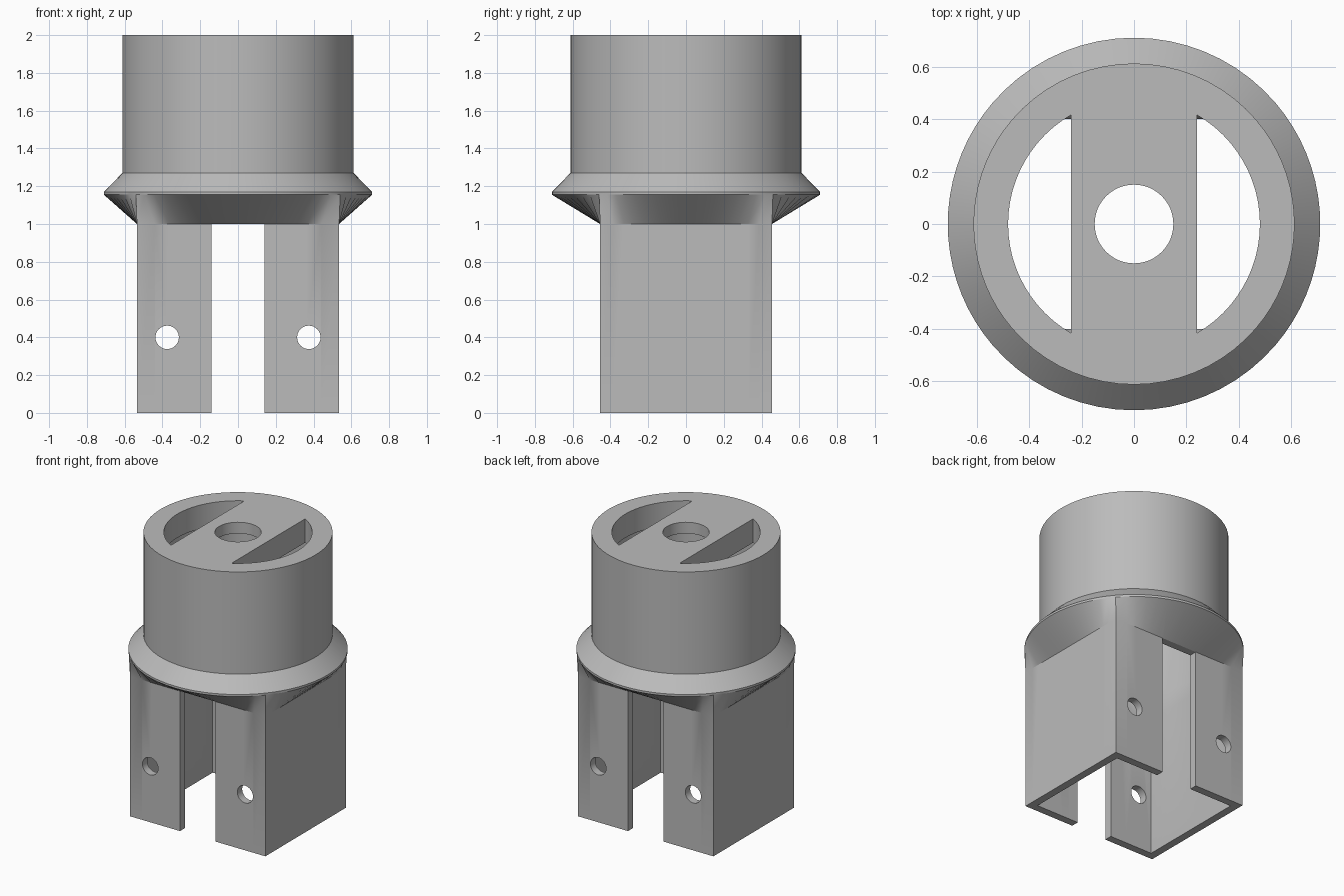
import bpy, bmesh, math
from mathutils import Matrix

if "Cube" in bpy.data.objects:
    bpy.data.objects.remove(bpy.data.objects["Cube"], do_unlink=True)

# Main sizes
HX, HY = 0.535, 0.455      # socket half widths
IX, IY = 0.48, 0.40        # socket inside half widths
CORNER = math.atan2(HY, HX)

grey = bpy.data.materials.new("plain grey")
grey.use_nodes = True
grey.diffuse_color = (0.5, 0.5, 0.5, 1)
grey.node_tree.nodes["Principled BSDF"].inputs["Base Color"].default_value = (0.5, 0.5, 0.5, 1)

# Angles around the body, with steps landing exactly on the socket corners
stops = [-CORNER, CORNER, math.pi - CORNER, math.pi + CORNER, 2 * math.pi - CORNER]
ANGLES = []
for a, b in zip(stops, stops[1:]):
    ANGLES += [a + (b - a) * i / 18 for i in range(18)]


def circle(r, z):
    return [(r * math.cos(a), r * math.sin(a), z) for a in ANGLES]


def rectangle(hx, hy, z):
    pts = []
    for a in ANGLES:
        c, s = math.cos(a), math.sin(a)
        k = min(HX / max(abs(c), 1e-9), HY / max(abs(s), 1e-9))
        pts.append((k * c * hx / HX, k * s * hy / HY, z))
    return pts


def loft(name, rings):
    """Solid skinned through matching rings, capped at both ends."""
    bm = bmesh.new()
    loops = [[bm.verts.new(p) for p in ring] for ring in rings]
    n = len(loops[0])
    for low, high in zip(loops, loops[1:]):
        for i in range(n):
            j = (i + 1) % n
            bm.faces.new((low[i], low[j], high[j], high[i]))
    bm.faces.new(loops[0][::-1])
    bm.faces.new(loops[-1])
    bmesh.ops.recalc_face_normals(bm, faces=bm.faces)
    mesh = bpy.data.meshes.new(name)
    bm.to_mesh(mesh)
    bm.free()
    ob = bpy.data.objects.new(name, mesh)
    bpy.context.collection.objects.link(ob)
    mesh.materials.append(grey)
    return ob


def prism(name, outline, z0, z1):
    return loft(name, [[(x, y, z) for x, y in outline] for z in (z0, z1)])


def disc(r, n=48):
    return [(r * math.cos(math.tau * i / n), r * math.sin(math.tau * i / n)) for i in range(n)]


# Outer body: square socket flaring to a round collar, then a round plug
body = loft("adapter_body", [
    rectangle(HX, HY, 0), rectangle(HX, HY, 1.0),
    circle(0.71, 1.155), circle(0.71, 1.17),
    circle(0.612, 1.27), circle(0.612, 2.0)])

# Hollow inside
cutters = [loft("cavity_cutter", [
    rectangle(IX, IY, -0.1), rectangle(IX, IY, 1.0),
    circle(0.555, 1.17), circle(0.555, 1.83)])]

# Crescent windows either side of the top bridge
for side in (0, math.pi):
    arc = [side + math.radians(-60 + 120 * i / 24) for i in range(25)]
    outline = [(0.48 * math.cos(a), 0.48 * math.sin(a)) for a in arc]
    cutters.append(prism("window_cutter", outline, 1.7, 2.1))

# Centre hole with a wider recess under the bridge
cutters.append(prism("centre_hole_cutter", disc(0.15), 1.7, 2.1))
cutters.append(prism("recess_cutter", disc(0.2), 1.7, 1.92))

# Slot through front and back of the socket
slot = [(-0.14, -1), (0.14, -1), (0.14, 1), (-0.14, 1)]
cutters.append(prism("slot_cutter", slot, -0.1, 1.0))

# Pin holes through the flanges
for x in (-0.375, 0.375):
    pin = prism("pin_hole_cutter", disc(0.062, 32), -1, 1)
    pin.data.transform(Matrix.Translation((x, 0, 0.4)) @ Matrix.Rotation(math.pi / 2, 4, "X"))
    cutters.append(pin)

# Carve the body
bpy.ops.object.select_all(action="DESELECT")
body.select_set(True)
bpy.context.view_layer.objects.active = body
for cutter in cutters:
    cutter.hide_render = True
    mod = body.modifiers.new(cutter.name, "BOOLEAN")
    mod.operation = "DIFFERENCE"
    mod.solver = "EXACT"
    mod.object = cutter
    bpy.ops.object.modifier_apply(modifier=mod.name)
    bpy.data.objects.remove(cutter, do_unlink=True)

bpy.ops.object.shade_smooth_by_angle(angle=math.radians(25))
